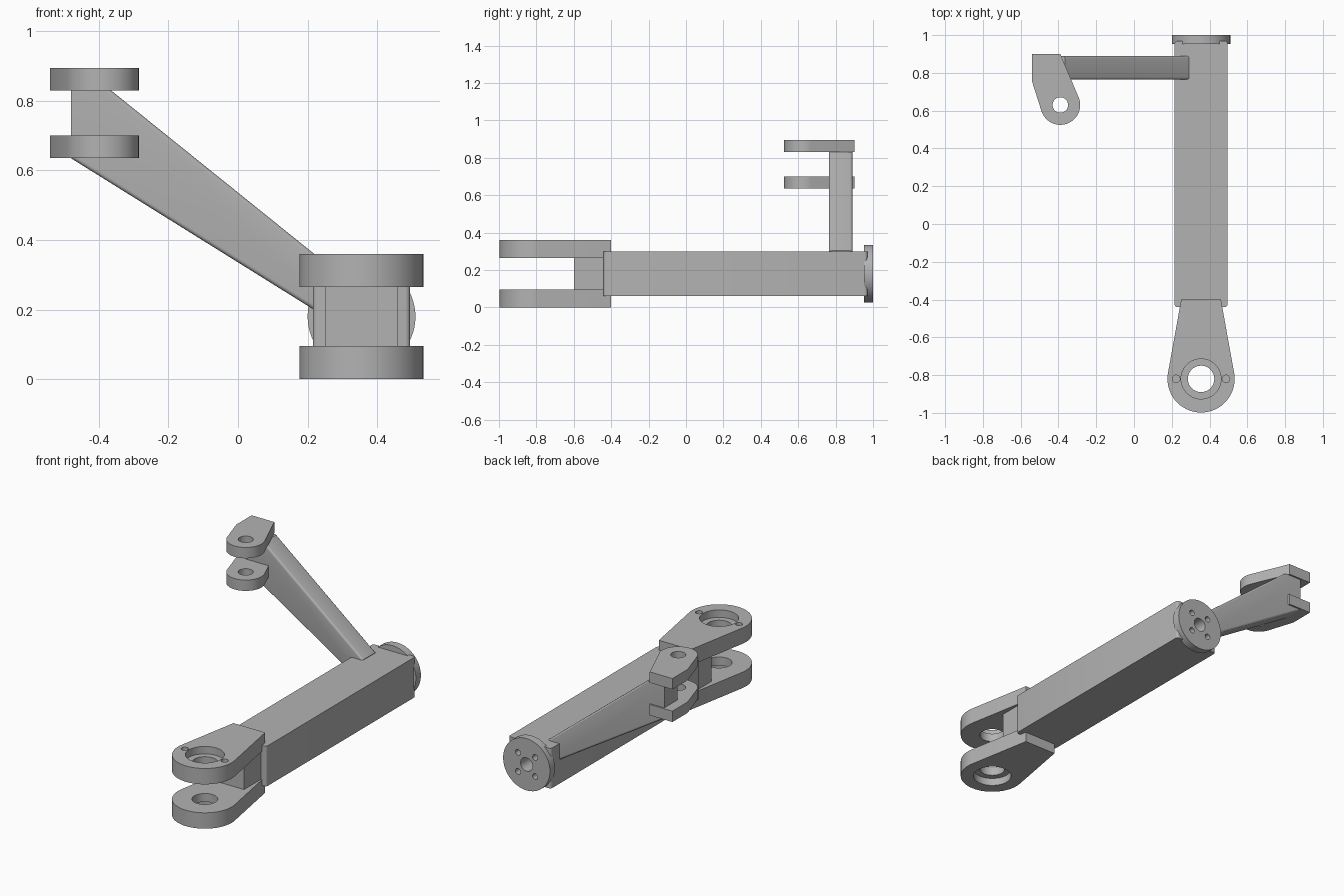
import bpy, bmesh
from math import cos, sin, radians
from mathutils import Matrix, Vector

cube = bpy.data.objects.get("Cube")
if cube:
    bpy.data.objects.remove(cube, do_unlink=True)

# One plain metal colour
metal = bpy.data.materials.new("grey metal")
metal.use_nodes = True
metal.diffuse_color = (0.45, 0.45, 0.45, 1)
metal.node_tree.nodes["Principled BSDF"].inputs["Base Color"].default_value = (0.45, 0.45, 0.45, 1)


def add_object(name, bm):
    bmesh.ops.recalc_face_normals(bm, faces=bm.faces)
    mesh = bpy.data.meshes.new(name)
    bm.to_mesh(mesh)
    bm.free()
    mesh.materials.append(metal)
    obj = bpy.data.objects.new(name, mesh)
    bpy.context.collection.objects.link(obj)
    return obj


def prism(name, points, axis, low, high):
    """Extrude a flat outline along z, or along y for an (x, z) outline."""
    bm = bmesh.new()
    place = (lambda a, b: (a, b, low)) if axis == "z" else (lambda a, b: (a, low, b))
    face = bm.faces.new([bm.verts.new(place(a, b)) for a, b in points])
    new = bmesh.ops.extrude_face_region(bm, geom=[face])["geom"]
    step = Vector((0, 0, high - low)) if axis == "z" else Vector((0, high - low, 0))
    bmesh.ops.translate(bm, verts=[v for v in new if isinstance(v, bmesh.types.BMVert)], vec=step)
    return add_object(name, bm)


def arc(cx, cy, r, start, end, steps=32):
    angles = [radians(start + (end - start) * i / steps) for i in range(steps + 1)]
    return [(cx + r * cos(a), cy + r * sin(a)) for a in angles]


def disc(name, cx, cy, r, axis, low, high, sides=48):
    return prism(name, arc(cx, cy, r, 0, 360, sides)[:-1], axis, low, high)


def box(name, x0, x1, y0, y1, z0, z1):
    return prism(name, [(x0, y0), (x1, y0), (x1, y1), (x0, y1)], "z", z0, z1)


def drill(obj, *holes):
    """Cut each (cx, cy, r, axis, low, high) cylinder out of the part."""
    for hole in holes:
        cutter = disc("cutter", *hole)
        mod = obj.modifiers.new("hole", "BOOLEAN")
        mod.operation, mod.solver, mod.object = "DIFFERENCE", "EXACT", cutter
        activate(obj)
        bpy.ops.object.modifier_apply(modifier=mod.name)
        bpy.data.objects.remove(cutter, do_unlink=True)


def activate(obj):
    bpy.ops.object.select_all(action="DESELECT")
    obj.select_set(True)
    bpy.context.view_layer.objects.active = obj


def bevel_edges(obj, direction, width):
    """Round only the edges that satisfy the direction rule."""
    bm = bmesh.new()
    bm.from_mesh(obj.data)
    edges = [e for e in bm.edges if direction((e.verts[0].co - e.verts[1].co).normalized())]
    bmesh.ops.bevel(bm, geom=edges, offset=width, segments=4, profile=0.5, affect="EDGES")
    bm.to_mesh(obj.data)
    bm.free()


CX, CZ, PIVOT = 0.355, 0.18, -0.82
parts = []

# Main beam with rounded upright edges, and the neck between the fork plates
beam = box("main_beam", 0.215, 0.495, -0.44, 0.97, 0.06, 0.30)
bevel_edges(beam, lambda d: abs(d.z) > 0.9, 0.015)
neck = box("fork_neck", 0.25, 0.46, -0.60, -0.42, 0.09, 0.27)
parts += [beam, neck]

# Large fork: two tapered plates, counterbored on their outer faces
outline = [(0.46, -0.40), (0.25, -0.40)] + arc(CX, PIVOT, 0.178, 170, 370)
for name, low, high, outer in (("lower", 0, 0.095, 0), ("upper", 0.265, 0.36, 0.36)):
    plate = prism(name + "_fork_plate", outline, "z", low, high)
    drill(plate, (CX, PIVOT, 0.07, "z", low - 0.05, high + 0.05),
          (CX, PIVOT, 0.106, "z", outer - 0.045, outer + 0.045))
    if name == "upper":
        for side in (-1, 1):
            drill(plate, (CX + side * 0.132, PIVOT, 0.02, "z", low + 0.04, high + 0.05))
    parts.append(plate)

# Round end flange with a centre hole and four bolt holes
flange = disc("end_flange", CX, CZ, 0.155, "y", 0.953, 1.0, 64)
holes = [(CX, CZ, 0.04)] + [(CX + sx * 0.057, CZ + sz * 0.057, 0.017)
                            for sx in (-1, 1) for sz in (-1, 1)]
for part in (flange, beam):
    drill(part, *[(x, z, r, "y", 0.90, 1.05) for x, z, r in holes])
parts.append(flange)

# Slanting side arm, tapering towards the small fork
arm = prism("side_arm", [(-0.48, 0.635), (0.29, 0.155), (0.29, 0.303), (-0.365, 0.83), (-0.48, 0.83)],
            "y", 0.765, 0.89)
bevel_edges(arm, lambda d: abs(d.x) > 0.5 and abs(d.z) > 0.3, 0.012)
parts.append(arm)

# Small fork: two plates with a rounded eye
outline = ([(-0.39, 0.90), (-0.54, 0.90), (-0.54, 0.755)]
           + arc(-0.39, 0.63, 0.105, 198, 382))
for name, low, high in (("lower", 0.635, 0.70), ("upper", 0.83, 0.895)):
    plate = prism(name + "_small_fork_plate", outline, "z", low, high)
    drill(plate, (-0.39, 0.63, 0.041, "z", low - 0.03, high + 0.03))
    parts.append(plate)

for part in parts:
    activate(part)
    bpy.ops.object.shade_smooth_by_angle(angle=radians(25))
